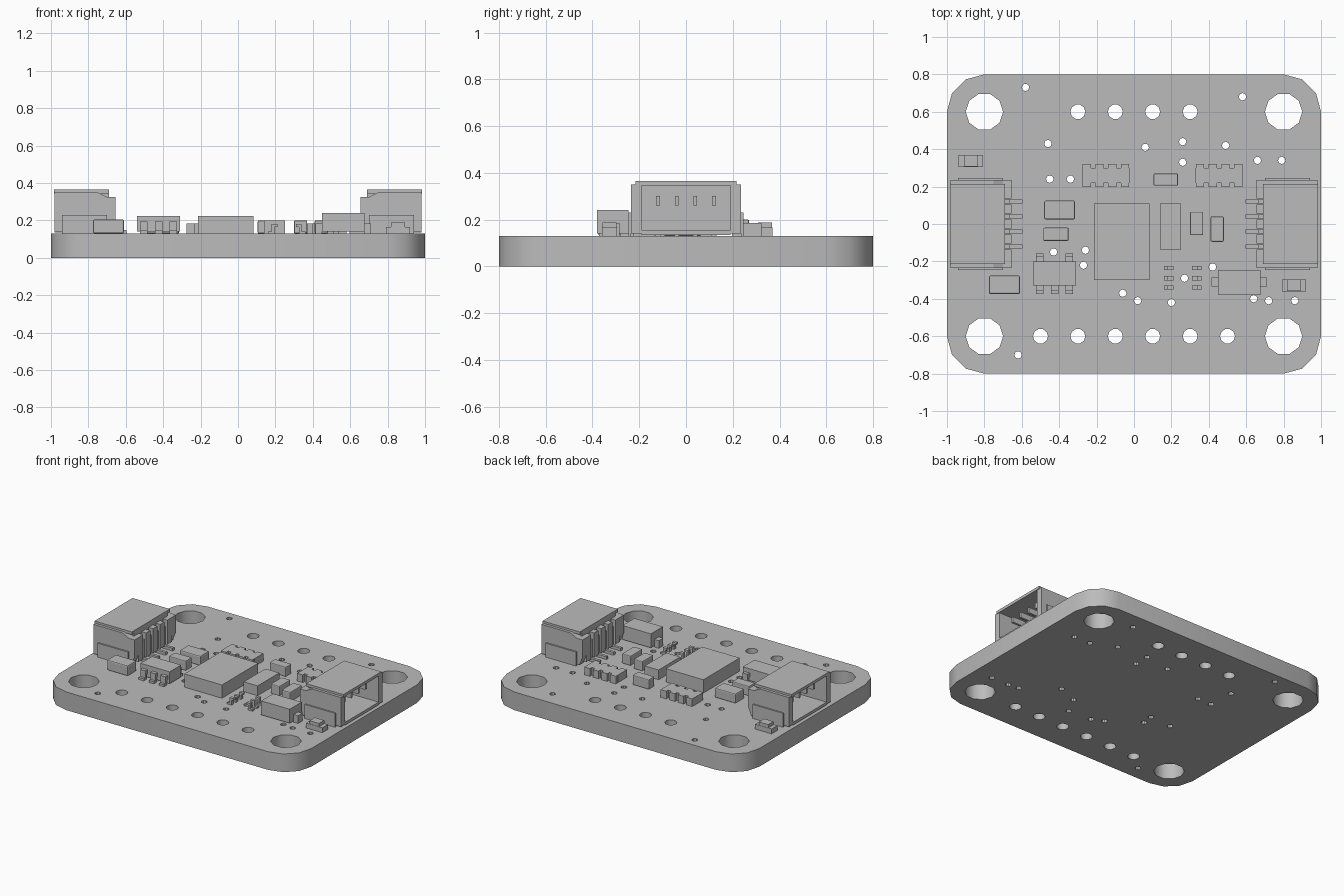
import bpy
import bmesh
from math import cos, sin, radians

if "Cube" in bpy.data.objects:
    bpy.data.objects.remove(bpy.data.objects["Cube"], do_unlink=True)

BOARD_TOP = 0.13

grey = bpy.data.materials.new("plain grey")
grey.use_nodes = True
grey.diffuse_color = (0.5, 0.5, 0.5, 1)
grey.node_tree.nodes["Principled BSDF"].inputs["Base Color"].default_value = grey.diffuse_color


def box(bm, x0, x1, y0, y1, z0, z1):
    """Add a box between two corners."""
    corners = bmesh.ops.create_cube(bm, size=1)["verts"]
    for v in corners:
        v.co.x = x1 if v.co.x > 0 else x0
        v.co.y = y1 if v.co.y > 0 else y0
        v.co.z = z1 if v.co.z > 0 else z0


def prism(bm, profile, y0, y1):
    """Extrude a side profile of (x, z) points along y."""
    face = bm.faces.new([bm.verts.new((x, y0, z)) for x, z in profile])
    moved = bmesh.ops.extrude_face_region(bm, geom=[face])["geom"]
    for v in moved:
        if isinstance(v, bmesh.types.BMVert):
            v.co.y = y1


def finish(name, bm, mirror=False, bevel=0):
    """Turn a bmesh into a named object, optionally mirrored in x."""
    if mirror:
        for v in bm.verts:
            v.co.x = -v.co.x
    bmesh.ops.recalc_face_normals(bm, faces=bm.faces)
    mesh = bpy.data.meshes.new(name)
    bm.to_mesh(mesh)
    bm.free()
    mesh.materials.append(grey)
    obj = bpy.data.objects.new(name, mesh)
    bpy.context.collection.objects.link(obj)
    if bevel:
        mod = obj.modifiers.new("soft edges", "BEVEL")
        mod.width = bevel
        mod.segments = 2
    return obj


# Board: rounded outline with mounting holes, pin holes and vias
def ring(curve, points):
    spline = curve.splines.new("POLY")
    spline.points.add(len(points) - 1)
    for p, (x, y) in zip(spline.points, points):
        p.co = (x, y, 0, 1)
    spline.use_cyclic_u = True


def arc(x, y, r, start, stop, steps):
    angles = [radians(start + (stop - start) * i / steps) for i in range(steps + 1)]
    return [(x + r * cos(a), y + r * sin(a)) for a in angles]


def hole(curve, x, y, r, sides):
    ring(curve, arc(x, y, r, 0, 360, sides)[:-1])


curve = bpy.data.curves.new("board", "CURVE")
curve.dimensions = "2D"
curve.fill_mode = "BOTH"
curve.extrude = BOARD_TOP / 2
outline = []
for quarter, (sx, sy) in enumerate([(1, 1), (-1, 1), (-1, -1), (1, -1)]):
    start = quarter * 90
    outline += arc(sx * 0.8, sy * 0.6, 0.2, start, start + 90, 3)
    hole(curve, sx * 0.8, sy * 0.6, 0.1, 10)
ring(curve, outline)
for i in range(4):
    hole(curve, -0.3 + i * 0.2, 0.6, 0.04, 10)
for i in range(6):
    hole(curve, -0.5 + i * 0.2, -0.6, 0.04, 10)
vias = [(-.58, .73), (.58, .68), (-.46, .43), (.06, .41), (.26, .44), (.26, .33),
        (.49, .42), (.66, .34), (.79, .34), (-.45, .24), (-.34, .24), (-.43, -.15),
        (-.26, -.14), (-.27, -.22), (-.06, -.37), (.02, -.41), (.2, -.42),
        (.27, -.29), (.42, -.23), (.64, -.4), (.72, -.41), (.86, -.41), (-.62, -.7)]
for x, y in vias:
    hole(curve, x, y, 0.02, 8)
board = bpy.data.objects.new("board", curve)
board.location.z = BOARD_TOP / 2
bpy.context.collection.objects.link(board)
bpy.ops.object.select_all(action="DESELECT")
board.select_set(True)
bpy.context.view_layer.objects.active = board
bpy.ops.object.convert(target="MESH")
board = bpy.context.view_layer.objects.active
bm = bmesh.new()
bm.from_mesh(board.data)
bmesh.ops.remove_doubles(bm, verts=bm.verts, dist=0.0001)
bmesh.ops.recalc_face_normals(bm, faces=bm.faces)
bm.to_mesh(board.data)
bm.free()
board.data.materials.clear()
board.data.materials.append(grey)
bpy.ops.object.shade_smooth_by_angle(angle=radians(40))

# Plain box components: name, x range, y range, top, bevel
for name, x0, x1, y0, y1, top, bevel in [
        ("main_chip", -.215, .083, -.3, .11, .225, 0),
        ("long_chip", .14, .25, -.135, .11, .2, 0),
        ("rear_capacitor", .105, .235, .205, .27, .2, .006),
        ("inner_capacitor", .3, .37, -.06, .065, .2, .006),
        ("outer_capacitor", .41, .48, -.095, .04, .2, .006),
        ("large_capacitor", -.48, -.315, .025, .125, .2, .008),
        ("small_capacitor", -.485, -.35, -.09, -.02, .2, .006),
        ("corner_capacitor", -.775, -.61, -.375, -.275, .205, .008)]:
    bm = bmesh.new()
    box(bm, x0, x1, y0, y1, BOARD_TOP, top)
    finish(name, bm, bevel=bevel)

# Regulator with bent legs, three in front and two behind
bm = bmesh.new()
box(bm, -.54, -.31, -.33, -.2, .14, .225)
for x in (-.505, -.425, -.345):
    for side in (-1, 1):
        if side == 1 and x == -.425:
            continue
        for near, far, low, high in [(.05, .08, .165, .195), (.075, .09, .13, .195),
                                     (.075, .108, .13, .145)]:
            ends = sorted((-.265 + side * near, -.265 + side * far))
            box(bm, x - .02, x + .02, *ends, low, high)
finish("regulator", bm)

# Diode with end tabs
bm = bmesh.new()
box(bm, .45, .675, -.38, -.245, .14, .24)
for x0, x1 in [(.415, .45), (.675, .71)]:
    box(bm, x0, x1, -.335, -.285, BOARD_TOP, .185)
finish("diode", bm)

# Indicator lamps: raised lens between two end pads
for name, x, y in [("left_lamp", .855, -.328), ("right_lamp", -.872, .338)]:
    bm = bmesh.new()
    box(bm, x - .065, x + .065, y - .032, y + .032, BOARD_TOP, .165)
    box(bm, x - .037, x + .037, y - .03, y + .03, .16, .188)
    finish(name, bm)

# Resistor arrays: notched long sides with four terminals each
for name, x in [("right_resistor_array", -.15), ("left_resistor_array", .455)]:
    bm = bmesh.new()
    box(bm, x - .125, x + .125, .22, .3, BOARD_TOP, .185)
    for i in range(4):
        middle = x + (i - 1.5) * .0683
        for y0, y1 in [(.197, .22), (.3, .322)]:
            box(bm, middle - .022, middle + .022, y0, y1, BOARD_TOP, .185)
    finish(name, bm)

# Two facing rows of small bent legs
bm = bmesh.new()
for side in (-1, 1):
    for y in (-.235, -.29, -.34):
        for near, far, low, high in [(.05, .07, .165, .18), (.065, .08, .13, .18),
                                     (.075, .1, .13, .142)]:
            ends = sorted((.26 + side * near, .26 + side * far))
            box(bm, *ends, y - .011, y + .011, low, high)
finish("small_chip_legs", bm)

# Side-entry sockets: open outward, ribbed back, four pins
wall = [(.98, .14), (.98, .35), (.75, .35), (.7, .325), (.655, .325), (.655, .2), (.68, .14)]
pin_rows = [(i - 1.5) * .08 for i in range(4)]
for side in ("left", "right"):
    mirror = side == "right"
    bm = bmesh.new()
    for y0, y1 in [(-.235, -.19), (.19, .235)]:
        prism(bm, wall, y0, y1)
    box(bm, .69, .985, -.215, .215, .345, .365)
    box(bm, .69, .98, -.19, .19, .135, .155)
    box(bm, .69, .73, -.19, .19, .155, .345)
    edges = [-.19] + [y + s * .016 for y in pin_rows for s in (-1, 1)] + [.19]
    for y0, y1 in zip(edges[::2], edges[1::2]):
        box(bm, .655, .69, y0, y1, .15, .325)
    for y in (-.24, .24):
        box(bm, .7, .94, y - .005, y + .005, BOARD_TOP, .23)
    finish(side + "_socket", bm, mirror)

    bm = bmesh.new()
    for y in pin_rows:
        box(bm, .73, .93, y - .008, y + .008, .26, .3)
        box(bm, .665, .69, y - .01, y + .01, BOARD_TOP, .28)
        box(bm, .595, .67, y - .01, y + .01, BOARD_TOP, .15)
    finish(side + "_socket_pins", bm, mirror)
